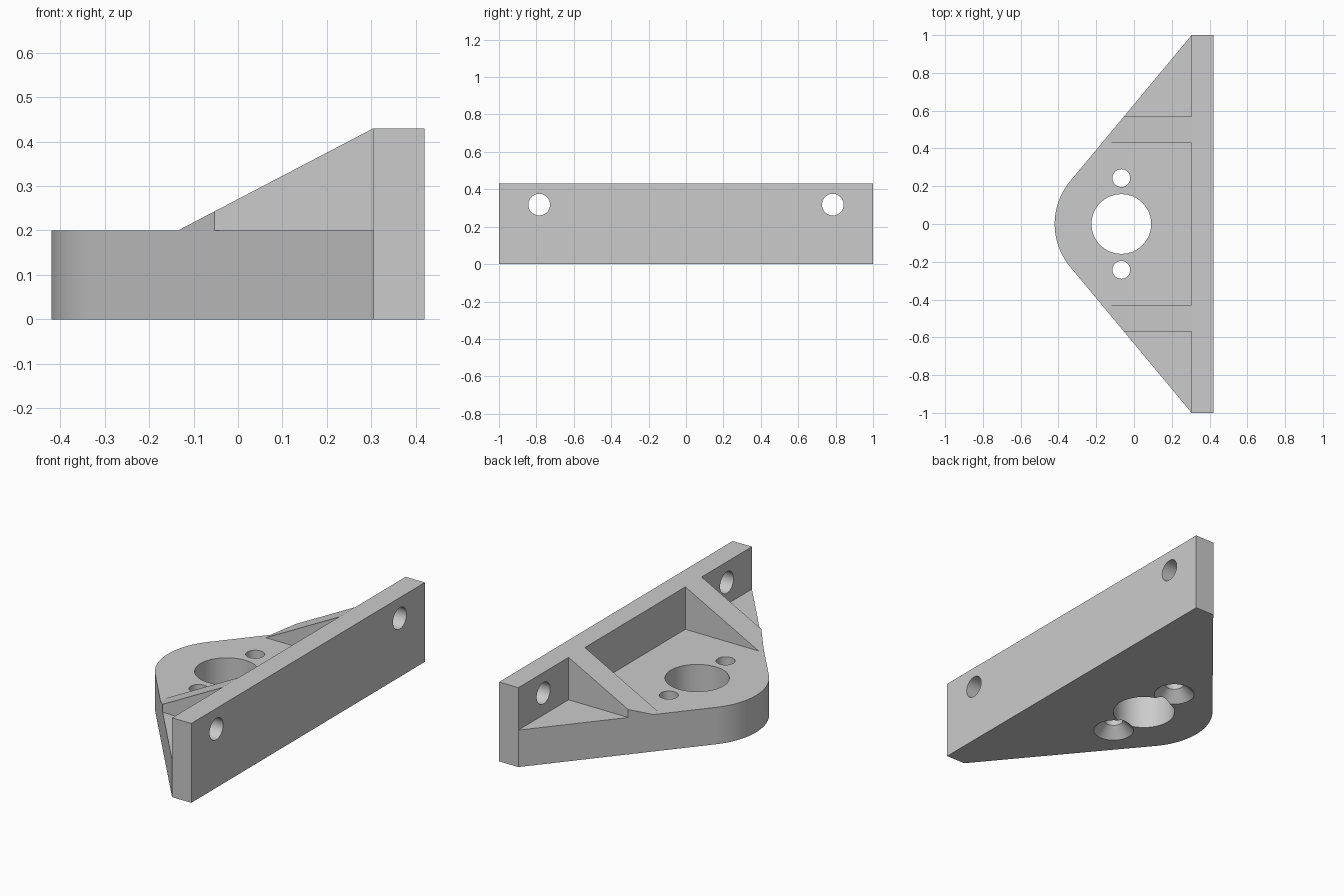
import bpy, bmesh, math
from mathutils import Vector, Matrix

cube = bpy.data.objects.get("Cube")
if cube:
    bpy.data.objects.remove(cube, do_unlink=True)

FLOOR, TOP, WALL, BACK = 0.2, 0.43, 0.305, 0.42
NOSE, NOSE_R = -0.065, 0.355

grey = bpy.data.materials.new("plain grey")
grey.use_nodes = True
colour = (0.6, 0.6, 0.6, 1)
grey.diffuse_color = colour
grey.node_tree.nodes["Principled BSDF"].inputs["Base Color"].default_value = colour


def finish(name, bm):
    bmesh.ops.recalc_face_normals(bm, faces=bm.faces)
    mesh = bpy.data.meshes.new(name)
    bm.to_mesh(mesh)
    bm.free()
    mesh.materials.append(grey)
    obj = bpy.data.objects.new(name, mesh)
    bpy.context.collection.objects.link(obj)
    return obj


def prism(name, points, sweep):
    """Extrude a closed 3D outline along the sweep vector."""
    bm = bmesh.new()
    face = bm.faces.new([bm.verts.new(p) for p in points])
    ext = bmesh.ops.extrude_face_region(bm, geom=[face])
    moved = [v for v in ext["geom"] if isinstance(v, bmesh.types.BMVert)]
    bmesh.ops.translate(bm, verts=moved, vec=Vector(sweep))
    return finish(name, bm)


def drill(name, centre, r1, r2, depth, axis="Z"):
    bm = bmesh.new()
    turn = Matrix.Rotation(math.pi / 2, 4, "Y") if axis == "X" else Matrix()
    bmesh.ops.create_cone(bm, cap_ends=True, segments=64, radius1=r1, radius2=r2,
                          depth=depth, matrix=Matrix.Translation(centre) @ turn)
    return finish(name, bm)


def cut(body, cutter):
    cutter.hide_render = True
    mod = body.modifiers.new("cut", "BOOLEAN")
    mod.operation, mod.solver, mod.object = "DIFFERENCE", "EXACT", cutter
    bpy.context.view_layer.objects.active = body
    bpy.ops.object.modifier_apply(modifier=mod.name)
    bpy.data.objects.remove(cutter, do_unlink=True)


# Full-height body: back wall with straight sides tangent to a round nose
dx = WALL - NOSE
start = math.atan2(1, dx) + math.acos(NOSE_R / math.hypot(dx, 1))
steps = 40
arc = []
for i in range(steps + 1):
    a = start + (2 * math.pi - 2 * start) * i / steps
    arc.append((NOSE + NOSE_R * math.cos(a), NOSE_R * math.sin(a), 0))
outline = [(BACK, -1, 0), (BACK, 1, 0), (WALL, 1, 0)] + arc + [(WALL, -1, 0)]
body = prism("mounting_bracket", outline, (0, 0, TOP))

# Sloping rib tops and the flat floor of the nose
slope = [(-1, FLOOR), (-0.135, FLOOR), (WALL, TOP), (WALL, 1), (-1, 1)]
cut(body, prism("slope_cutter", [(x, -2, z) for x, z in slope], (0, 4, 0)))

# Pockets between and outside the two ribs
for y0, y1 in ((-0.43, 0.43), (0.57, 2), (-2, -0.57)):
    box = [(-1, y0, FLOOR), (WALL, y0, FLOOR), (WALL, y1, FLOOR), (-1, y1, FLOOR)]
    cut(body, prism("pocket_cutter", box, (0, 0, 1)))

# Central bore, countersunk screw holes and wall holes
cut(body, drill("bore_cutter", (-0.067, 0, 0.1), 0.158, 0.158, 1))
for side in (-1, 1):
    y = side * 0.243
    cut(body, drill("screw_cutter", (-0.067, y, 0.1), 0.047, 0.047, 1))
    cut(body, drill("countersink_cutter", (-0.067, y, 0.023), 0.113, 0.047, 0.066))
    cut(body, drill("wall_hole_cutter", (0.36, side * 0.785, 0.318), 0.058, 0.058, 0.4, "X"))

bpy.ops.object.select_all(action="DESELECT")
body.select_set(True)
bpy.context.view_layer.objects.active = body
bpy.ops.object.shade_smooth_by_angle(angle=math.radians(25))
